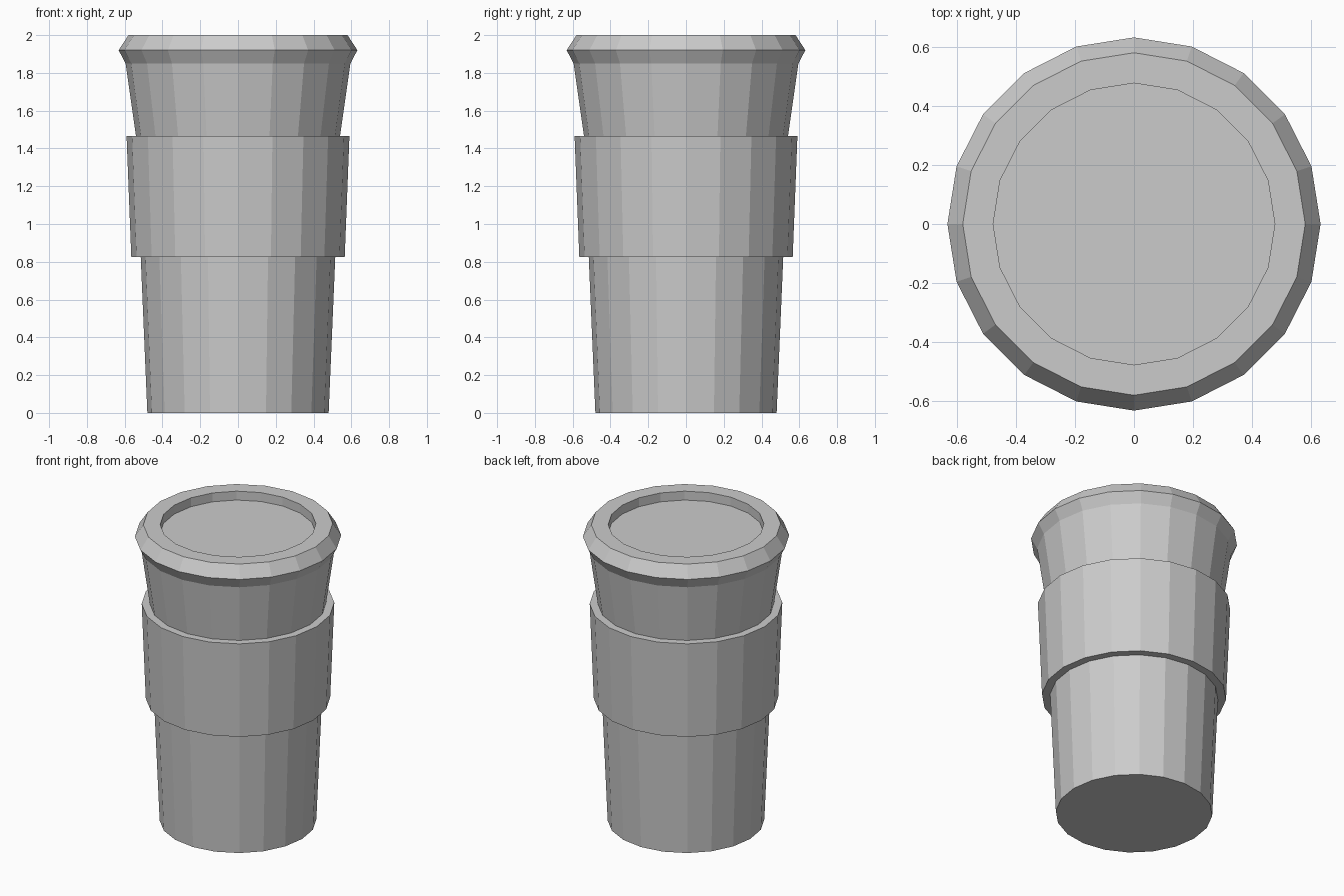
import bpy, bmesh
from math import cos, sin, pi

if "Cube" in bpy.data.objects:
    bpy.data.objects.remove(bpy.data.objects["Cube"])

SIDES = 20


def lathe(name, profile, cap_first=False, cap_last=False):
    """Revolve (radius, height) points listed so that faces point outward."""
    bm = bmesh.new()
    rings = [[bm.verts.new((r * cos(2 * pi * i / SIDES), r * sin(2 * pi * i / SIDES), z))
              for i in range(SIDES)] for r, z in profile]
    for a, b in zip(rings, rings[1:]):
        for i in range(SIDES):
            j = (i + 1) % SIDES
            bm.faces.new((a[i], a[j], b[j], b[i]))
    if cap_first:
        bm.faces.new(rings[0][::-1])
    if cap_last:
        bm.faces.new(rings[-1])
    mesh = bpy.data.meshes.new(name)
    bm.to_mesh(mesh)
    bm.free()
    obj = bpy.data.objects.new(name, mesh)
    bpy.context.collection.objects.link(obj)
    return obj


# Tapered cup body, flaring above the sleeve
lathe("cup_body", [(0.48, 0), (0.515, 0.825), (0.54, 1.465), (0.595, 1.85)], cap_first=True)

# Grip sleeve standing proud of the cup wall
lathe("grip_sleeve", [(0.515, 0.825), (0.565, 0.825), (0.59, 1.465), (0.54, 1.465)])

# Lid: bevelled rim, flat top ring and recessed centre
lathe("lid", [(0.595, 1.85), (0.632, 1.92), (0.58, 2.0), (0.477, 2.0), (0.477, 1.94)],
      cap_last=True)
